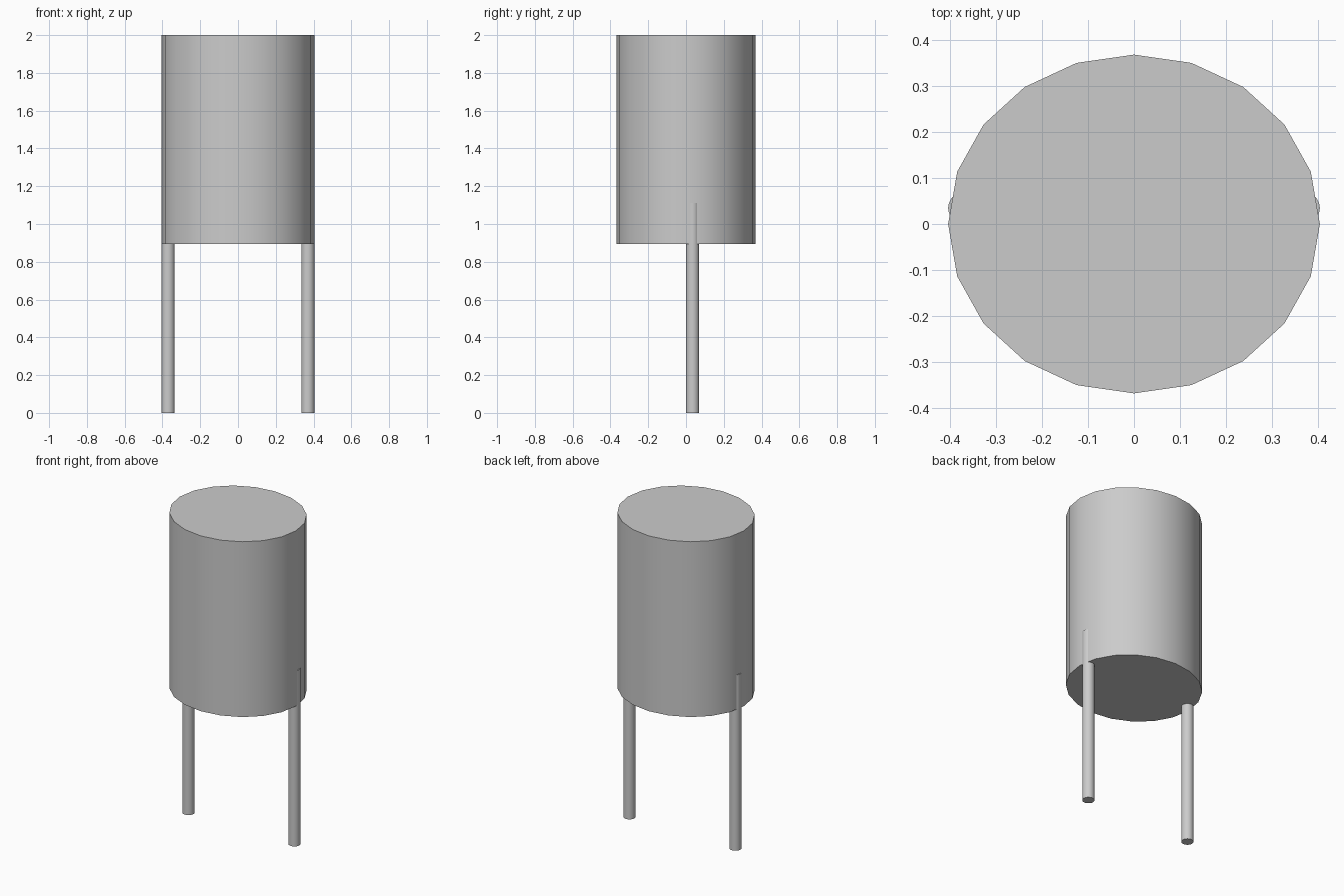
import bpy
import math

cube = bpy.data.objects.get("Cube")
if cube:
    bpy.data.objects.remove(cube, do_unlink=True)

grey = bpy.data.materials.new("plain grey")
grey.use_nodes = True
colour = (0.6, 0.6, 0.6, 1)
grey.diffuse_color = colour
grey.node_tree.nodes["Principled BSDF"].inputs["Base Color"].default_value = colour


def cylinder(name, sides, rx, ry, bottom, top, x=0, y=0):
    """Upright elliptical cylinder with smooth sides and sharp rims."""
    bpy.ops.mesh.primitive_cylinder_add(
        vertices=sides, radius=1, depth=top - bottom,
        location=(x, y, (bottom + top) / 2))
    obj = bpy.context.object
    obj.name = name
    obj.scale = (rx, ry, 1)
    bpy.ops.object.transform_apply(location=False, rotation=False, scale=True)
    bpy.ops.object.shade_smooth_by_angle(angle=math.radians(40))
    obj.data.materials.append(grey)
    return obj


# Slightly oval drum
cylinder("body", 20, 0.405, 0.369, 0.893, 2.0)

# Thin legs, let into the sides of the drum
for name, side in (("left_leg", 1), ("right_leg", -1)):
    cylinder(name, 20, 0.035, 0.035, 0, 1.11, x=side * 0.37, y=0.035)
